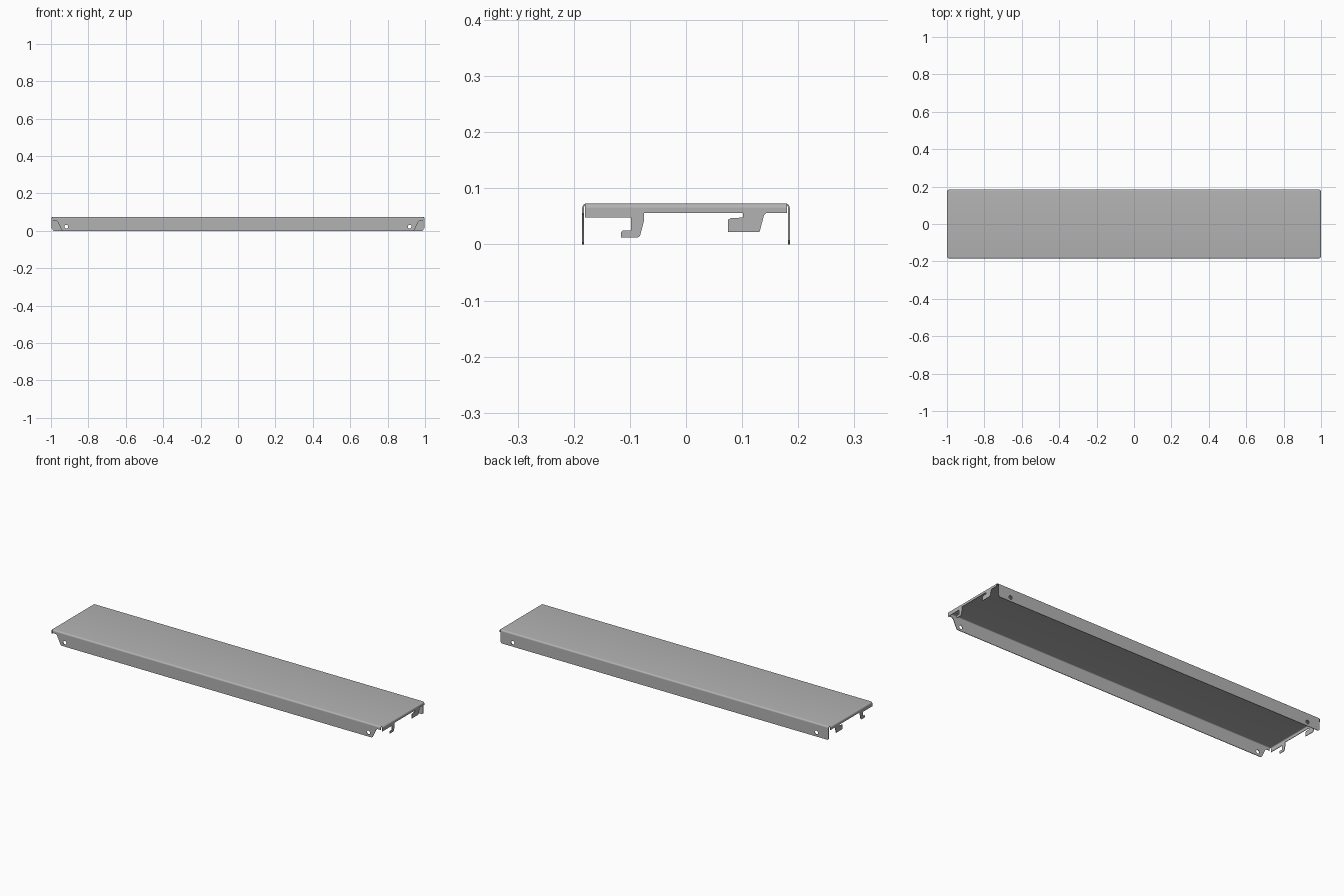
import bpy, bmesh, math
from mathutils import Matrix, Vector

if "Cube" in bpy.data.objects:
    bpy.data.objects.remove(bpy.data.objects["Cube"])

HEIGHT, HALF_W, SHEET, BEND = 0.073, 0.185, 0.003, 0.008
BEND_Z = HEIGHT - BEND
BODY_X = 1 - BEND

steel = bpy.data.materials.new("grey steel")
steel.use_nodes = True
steel.diffuse_color = (0.45, 0.45, 0.45, 1)
steel.node_tree.nodes["Principled BSDF"].inputs["Base Color"].default_value = (0.45, 0.45, 0.45, 1)

# Orientation of a flat outline: extruded along x (drawn in y, z) or along y (drawn in x, z)
AXES = {"x": Matrix(((0, 0, 1), (1, 0, 0), (0, 1, 0))),
        "y": Matrix(((1, 0, 0), (0, 0, -1), (0, 1, 0)))}


def arc(cx, cz, r, start, end, steps=6):
    angles = [math.radians(start + (end - start) * i / steps) for i in range(steps + 1)]
    return [(cx + r * math.cos(a), cz + r * math.sin(a)) for a in angles]


def plate(name, loops, axis, centre, depth):
    """Extrude an outline; any further loops become holes."""
    curve = bpy.data.curves.new(name, "CURVE")
    curve.dimensions = "2D"
    curve.fill_mode = "BOTH"
    curve.extrude = depth / 2
    for loop in loops:
        spline = curve.splines.new("POLY")
        spline.points.add(len(loop) - 1)
        for point, (a, b) in zip(spline.points, loop):
            point.co = (a, b, 0, 1)
        spline.use_cyclic_u = True
    source = bpy.data.objects.new(name + " outline", curve)
    bpy.context.collection.objects.link(source)
    mesh = bpy.data.meshes.new_from_object(source.evaluated_get(bpy.context.evaluated_depsgraph_get()))
    bpy.data.objects.remove(source)

    bm = bmesh.new()
    bm.from_mesh(mesh)
    bmesh.ops.remove_doubles(bm, verts=bm.verts, dist=0.00001)
    bm.transform(AXES[axis].to_4x4())
    bmesh.ops.translate(bm, verts=bm.verts, vec=Vector((centre, 0, 0) if axis == "x" else (0, centre, 0)))
    bmesh.ops.recalc_face_normals(bm, faces=bm.faces)
    bm.to_mesh(mesh)
    bm.free()
    mesh.name = name
    mesh.materials.clear()
    mesh.materials.append(steel)
    obj = bpy.data.objects.new(name, mesh)
    bpy.context.collection.objects.link(obj)
    bpy.ops.object.select_all(action="DESELECT")
    obj.select_set(True)
    bpy.context.view_layer.objects.active = obj
    bpy.ops.object.shade_smooth_by_angle(angle=math.radians(30))
    return obj


# Top panel with both long edges bent down
bend_y = HALF_W - BEND
outer = arc(-bend_y, BEND_Z, BEND, 180, 90) + arc(bend_y, BEND_Z, BEND, 90, 0)
inner = arc(bend_y, BEND_Z, BEND - SHEET, 0, 90) + arc(-bend_y, BEND_Z, BEND - SHEET, 90, 180)
plate("top_panel", [outer + inner], "x", 0, 2 * BODY_X)

# Long flanges with screw holes; the front one has cut-away ends
holes = [arc(s * 0.918, 0.022, 0.01, 0, 345, 23) for s in (-1, 1)]
front_half = [(0.937, 0), (0.943, 0.004), (0.965, 0.05), (0.972, 0.055), (BODY_X, 0.055), (BODY_X, BEND_Z)]
back_half = [(0.985, 0), (BODY_X, 0.007), (BODY_X, BEND_Z)]
for name, half, side in (("front_flange", front_half, -1), ("back_flange", back_half, 1)):
    outline = half + [(-x, z) for x, z in reversed(half)]
    plate(name, [outline] + holes, "y", side * (HALF_W - SHEET / 2), SHEET)

# End bends and end flanges with their hanging hooks
end_outline = [(-0.18, BEND_Z), (-0.18, 0.048), (-0.098, 0.048), (-0.098, 0.025),
               (-0.113, 0.025), (-0.116, 0.022), (-0.116, 0.012), (-0.087, 0.012),
               (-0.082, 0.015), (-0.075, 0.042), (-0.075, 0.056), (0.102, 0.056),
               (0.102, 0.048), (0.08, 0.047), (0.075, 0.044), (0.075, 0.022),
               (0.131, 0.022), (0.139, 0.052), (0.143, 0.056), (0.18, 0.056), (0.18, BEND_Z)]
for name, s in (("right", -1), ("left", 1)):
    strip = arc(BODY_X, BEND_Z, BEND, 90, 0) + arc(BODY_X, BEND_Z, BEND - SHEET, 0, 90)
    plate(name + "_end_bend", [[(s * x, z) for x, z in strip]], "y", 0, 0.36)
    plate(name + "_end_flange", [end_outline], "x", s * (1 - SHEET / 2), SHEET)
